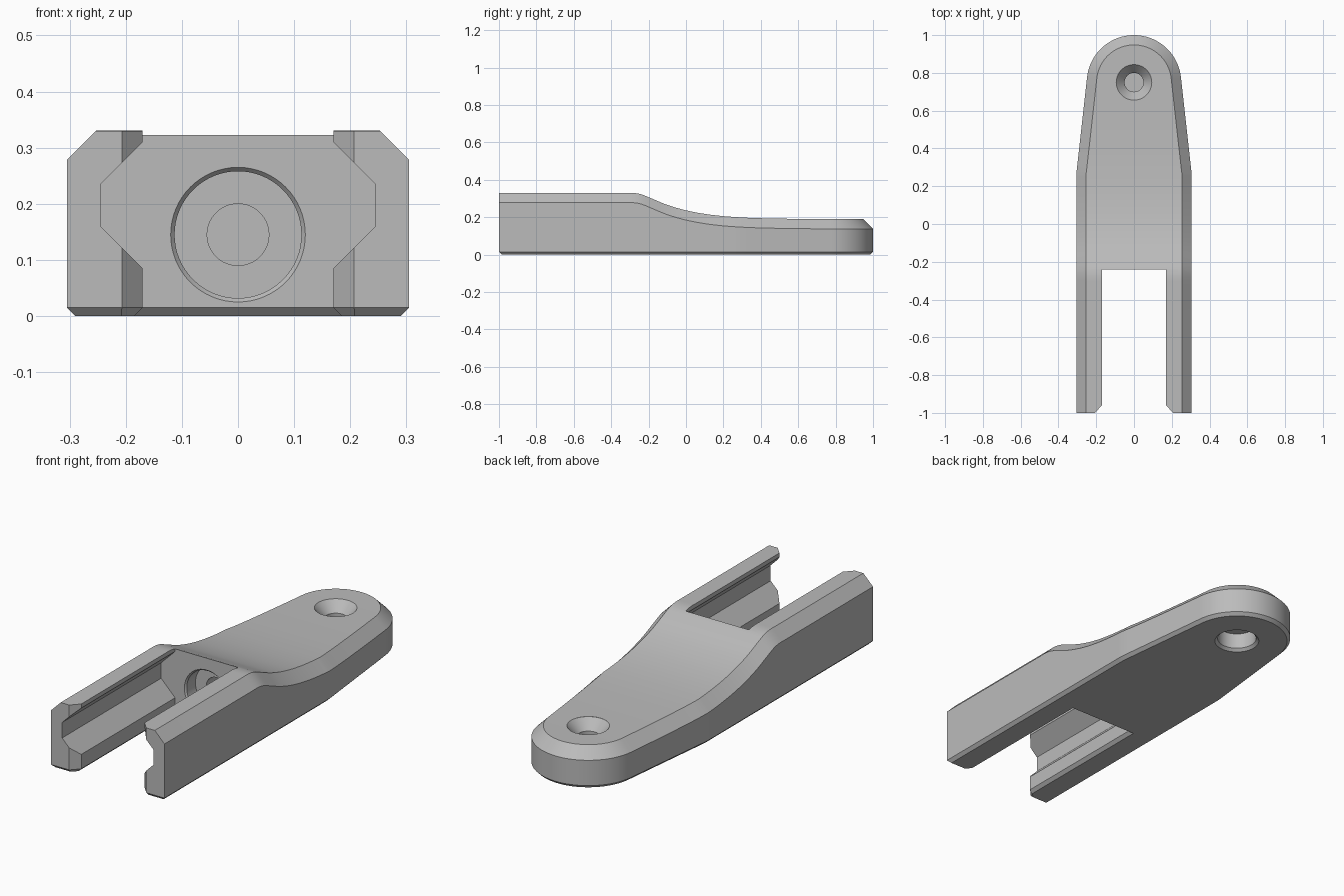
import bpy, bmesh, math

if "Cube" in bpy.data.objects:
    bpy.data.objects.remove(bpy.data.objects["Cube"])

grey = bpy.data.materials.new("mid grey")
grey.diffuse_color = (0.5, 0.5, 0.5, 1)
grey.use_nodes = True
grey.node_tree.nodes["Principled BSDF"].inputs["Base Color"].default_value = grey.diffuse_color


def finish(bm, name):
    bmesh.ops.remove_doubles(bm, verts=bm.verts, dist=1e-5)
    bmesh.ops.recalc_face_normals(bm, faces=bm.faces)
    mesh = bpy.data.meshes.new(name)
    bm.to_mesh(mesh)
    bm.free()
    mesh.materials.append(grey)
    obj = bpy.data.objects.new(name, mesh)
    bpy.context.collection.objects.link(obj)
    return obj


def loft(rings, name):
    """Closed solid through rings with equal point counts."""
    bm = bmesh.new()
    loops = [[bm.verts.new(p) for p in r] for r in rings]
    n = len(loops[0])
    for a, b in zip(loops, loops[1:]):
        for i in range(n):
            j = (i + 1) % n
            bm.faces.new((a[i], a[j], b[j], b[i]))
    bm.faces.new(loops[0])
    bm.faces.new(loops[-1])
    return finish(bm, name)


def turned(profile, place, name, n=64):
    """Round solid from (radius, distance) pairs; place maps (u, v, w) to space."""
    return loft([[place(r * math.cos(2 * math.pi * i / n), r * math.sin(2 * math.pi * i / n), d)
                  for i in range(n)] for r, d in profile], name)


# Height of the top surface along the length
CURVE = [(-1, .33), (-.32, .33), (-.28, .33), (-.24, .323), (-.19, .303), (-.1, .266), (0, .237),
         (.1, .218), (.2, .206), (.3, .199), (.4, .195), (.55, .192), (.75, .19), (1.0, .19)]


def top(y):
    for i in range(len(CURVE) - 1):
        (y0, z0), (y1, z1) = CURVE[i], CURVE[i + 1]
        if y <= y1 + 1e-9:
            def slope(k):
                a, b = CURVE[max(k - 1, 0)], CURVE[min(k + 1, len(CURVE) - 1)]
                return (b[1] - a[1]) / (b[0] - a[0])
            m0, m1 = (0 if i < 2 else slope(i)), (0 if i < 1 else slope(i + 1))
            h, t = y1 - y0, (y - y0) / (y1 - y0)
            return (z0 * (2*t**3 - 3*t*t + 1) + z1 * (3*t*t - 2*t**3)
                    + h * (m0 * (t**3 - 2*t*t + t) + m1 * (t**3 - t*t)))
    return CURVE[-1][1]


# Half outline stations: (x, y, normal angle)
R, CY, TILT = .25, .75, math.radians(6)
stations = [(.305, -1, 0), (.305, -.32, 0)]
stations += [(.305, -.30 + .57 * i / 28, 0) for i in range(29)]
ex, ey = R * math.cos(TILT), CY + R * math.sin(TILT)
stations += [(.305 + (ex - .305) * i / 10, .27 + (ey - .27) * i / 10, TILT) for i in range(1, 10)]
for i in range(25):
    a = TILT + (math.pi / 2 - TILT) * i / 24
    stations.append((R * math.cos(a), CY + R * math.sin(a), a))

# Body: cross sections with a chamfered top edge and a fine chamfer below
C, B = .052, .015
bm = bmesh.new()
sections = []
for k, (x, y, a) in enumerate(stations):
    ca, sa, z = math.cos(a), math.sin(a), top(y)
    half = [(x - B * ca, y - B * sa + (B if k == 0 else 0), 0), (x, y, B),
            (x, y, z - C), (x - C * ca, y - C * sa, z)]
    ring = half + [(-p[0], p[1], p[2]) for p in reversed(half)]
    sections.append([bm.verts.new(p) for p in ring])
last = len(sections) - 2
for k, (s, t) in enumerate(zip(sections, sections[1:])):
    for i in range(8):
        j = (i + 1) % 8
        if k == last and i in (3, 7):       # both halves meet at the tip
            bm.faces.new((s[i], s[j], t[i]))
        else:
            bm.faces.new((s[i], s[j], t[j], t[i]))
f = sections[0]
bm.faces.new(f[1:7])
bm.faces.new((f[0], f[1], f[6], f[7]))
body = finish(bm, "fork_body")

# Slot between the arms, with chamfered arm tips and lower edge
def slot_ring(z, e):
    half = [(.17 + e, -.24 + e), (.17 + e, -.96), (.207 + e, -1), (.307 + e, -1.108)]
    return [(x, y, z) for x, y in half] + [(-x, y, z) for x, y in reversed(half)]


slot = loft([slot_ring(-.015, .03), slot_ring(.015, 0), slot_ring(.5, 0)], "slot_cutter")

# Wide grooves on the inner faces of the arms
groove = [(.245, .16), (.245, .235), (.16, .32), (-.16, .32),
          (-.245, .235), (-.245, .16), (-.16, .075), (.16, .075)]
grooves = loft([[(x, y, z) for x, z in groove] for y in (-1.1, -.24)], "groove_cutter")

# Stepped round bore in the wall at the end of the slot
bore = turned([(.12, -.3), (.12, -.24), (.113, -.232), (.113, -.165), (.055, -.165), (.055, -.05)],
              lambda u, v, w: (u, w, .145 + v), "bore_cutter")

# Countersunk hole on top, wider recess underneath
def upright(u, v, w):
    return (u, CY + v, w)


top_hole = turned([(.094, .25), (.094, .19), (.06, .152), (.05, .14), (.05, .105)],
                  upright, "top_hole_cutter")
recess = turned([(.103, -.05), (.103, 0), (.09, .013), (.09, .09)], upright, "recess_cutter")

for cutter in (slot, grooves, bore, top_hole, recess):
    cutter.hide_render = True
    mod = body.modifiers.new(cutter.name, 'BOOLEAN')
    mod.operation, mod.solver, mod.object = 'DIFFERENCE', 'EXACT', cutter
bpy.context.view_layer.objects.active = body
body.select_set(True)
for mod in list(body.modifiers):
    bpy.ops.object.modifier_apply(modifier=mod.name)
for cutter in (slot, grooves, bore, top_hole, recess):
    bpy.data.objects.remove(cutter)
bpy.ops.object.shade_smooth_by_angle(angle=math.radians(25))
